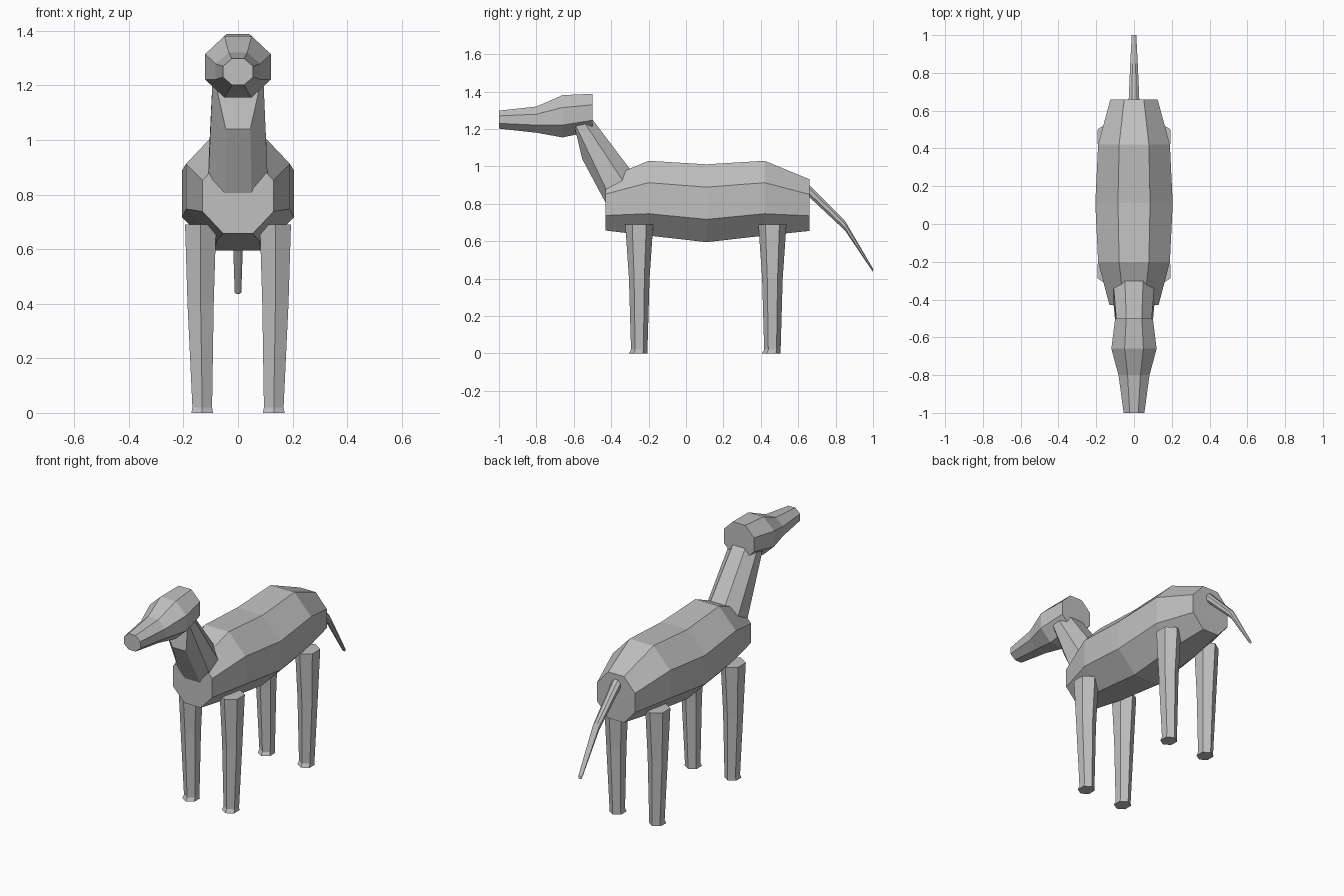
import bpy, bmesh
from math import cos, sin, pi

cube = bpy.data.objects.get("Cube")
if cube:
    bpy.data.objects.remove(cube)

GREY = (0.53, 0.53, 0.53, 1)
mat = bpy.data.materials.new("plain grey")
mat.use_nodes = True
mat.diffuse_color = GREY
mat.node_tree.nodes["Principled BSDF"].inputs["Base Color"].default_value = GREY


def loft(name, rings):
    """Skin a closed, flat-shaded tube through rings of points."""
    bm = bmesh.new()
    loops = [[bm.verts.new(p) for p in ring] for ring in rings]
    n = len(loops[0])
    for a, b in zip(loops, loops[1:]):
        for i in range(n):
            j = (i + 1) % n
            bm.faces.new((a[i], a[j], b[j], b[i]))
    bm.faces.new(loops[0])
    bm.faces.new(loops[-1])
    bmesh.ops.recalc_face_normals(bm, faces=bm.faces)
    mesh = bpy.data.meshes.new(name)
    bm.to_mesh(mesh)
    bm.free()
    mesh.materials.append(mat)
    obj = bpy.data.objects.new(name, mesh)
    bpy.context.collection.objects.link(obj)
    return obj


def octagon(y, z, half_x, half_z):
    """Upright eight-sided ring with flat top, bottom and sides."""
    k = 1 / cos(pi / 8)
    angles = [pi / 8 + i * pi / 4 for i in range(8)]
    return [(half_x * k * cos(a), y, z + half_z * k * sin(a)) for a in angles]


def hexagon(x, y, z, half_x, half_y):
    """Level six-sided ring with corners at the front and back."""
    k = half_x / cos(pi / 6)
    return [(x + k * sin(i * pi / 3), y + half_y * cos(i * pi / 3), z) for i in range(6)]


def mirrored(profile):
    """Ring from one side's (x, y, z) points, mirrored across the middle."""
    return profile + [(-x, y, z) for x, y, z in reversed(profile)]


# Barrel-shaped body
loft("body", [octagon(*r) for r in (
    (-0.43, 0.795, 0.13, 0.138), (-0.2, 0.83, 0.19, 0.2), (0.11, 0.803, 0.205, 0.208),
    (0.42, 0.83, 0.19, 0.2), (0.66, 0.793, 0.125, 0.138))])

# Head tapering to the muzzle
loft("head", [octagon(*r) for r in (
    (-1.0, 1.25, 0.055, 0.048), (-0.8, 1.25, 0.082, 0.07),
    (-0.66, 1.268, 0.12, 0.113), (-0.5, 1.288, 0.1, 0.1))])

# Slanted neck, sunk into the body and the head
loft("neck", [
    mirrored([(0.05, -0.4, 0.75), (0.112, -0.38, 0.78), (0.112, -0.28, 0.835), (0.05, -0.25, 0.92)]),
    mirrored([(0.045, -0.555, 1.04), (0.092, -0.605, 1.25), (0.088, -0.57, 1.275), (0.04, -0.53, 1.29)])])

# Drooping tail
loft("tail", [octagon(*r) for r in (
    (0.64, 0.887, 0.029, 0.033), (0.85, 0.683, 0.02, 0.026), (1.0, 0.444, 0.012, 0.009))])

# Four legs with slightly flared feet
for side, sx in (("left", 1), ("right", -1)):
    for end, y in (("front", -0.25), ("back", 0.462)):
        loft(f"{end}_{side}_leg", [
            hexagon(sx * 0.137, y, 0.69, 0.057, 0.075),
            hexagon(sx * 0.137, y, 0.4, 0.048, 0.055),
            hexagon(sx * 0.131, y, 0.02, 0.036, 0.044),
            hexagon(sx * 0.131, y - 0.006, 0, 0.04, 0.05)])
